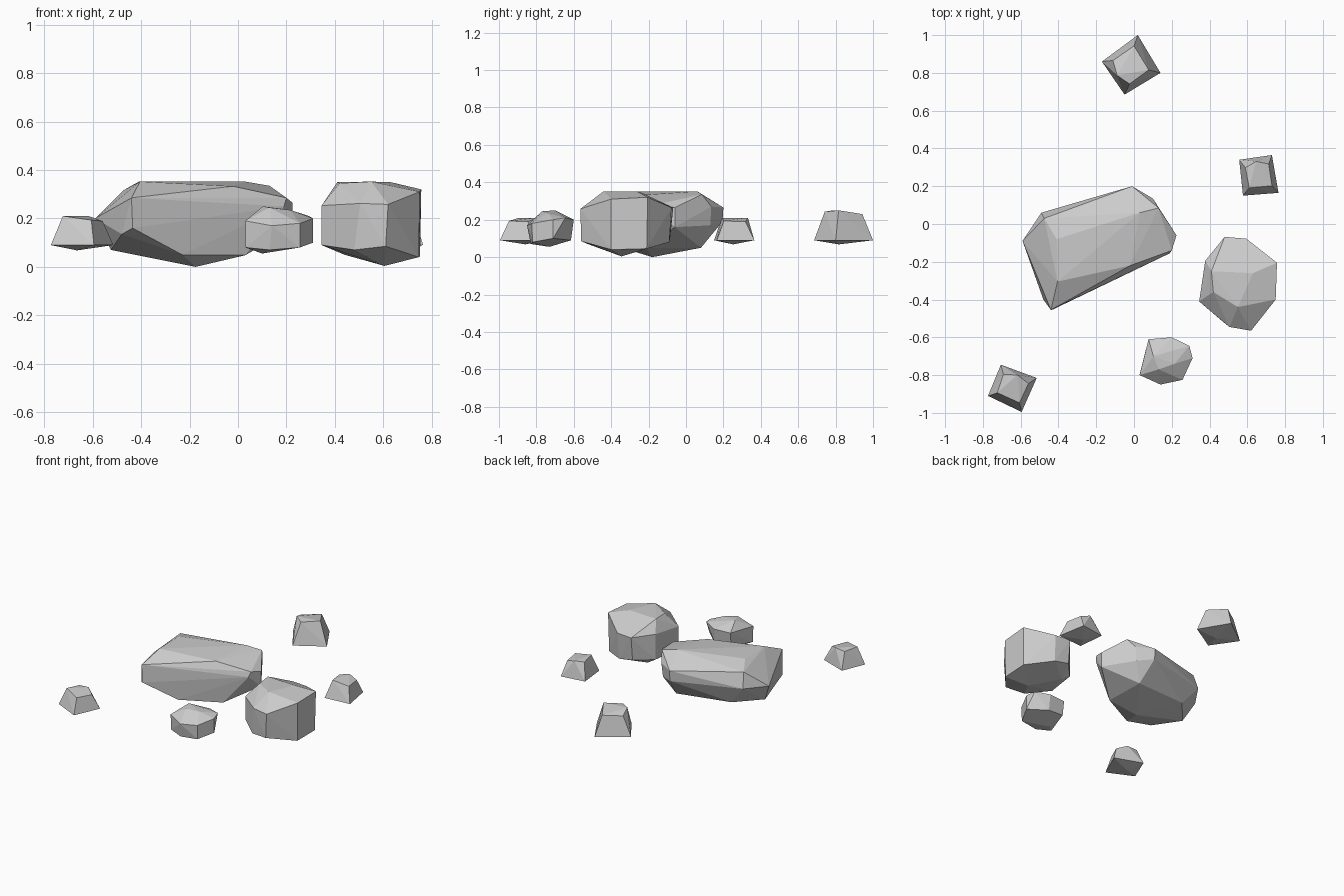
import bpy, bmesh
from mathutils import Vector


def rock(name, points):
    """Faceted stone: the convex hull of a few chipped corners."""
    bm = bmesh.new()
    for p in points:
        bm.verts.new(p)
    res = bmesh.ops.convex_hull(bm, input=bm.verts[:])
    junk = {g for g in res["geom_interior"] + res["geom_unused"]
            if isinstance(g, bmesh.types.BMVert)}
    bmesh.ops.delete(bm, geom=list(junk), context='VERTS')
    bmesh.ops.dissolve_limit(bm, angle_limit=0.05,
                             verts=bm.verts[:], edges=bm.edges[:])
    bmesh.ops.recalc_face_normals(bm, faces=bm.faces[:])
    me = bpy.data.meshes.new(name)
    bm.to_mesh(me)
    bm.free()
    ob = bpy.data.objects.new(name, me)
    bpy.context.collection.objects.link(ob)
    return ob


def chip(name, corners, top):
    """Small stone: four wide corners, a narrower five-sided top, a low keel."""
    c = [Vector(p) for p in corners]
    pts = [(p.x, p.y, 0.09) for p in c]
    for u, v, f in ((.16, .24, .97), (.5, .11, 1), (.86, .22, .9),
                    (.85, .8, .92), (.2, .8, 1)):
        q = c[0].lerp(c[1], u).lerp(c[3].lerp(c[2], u), v)
        pts.append((q.x, q.y, top * f))
    low = c[0].lerp(c[3], 0.5).lerp(c[1].lerp(c[2], 0.5), 0.4)
    pts.append((low.x, low.y, 0.068))
    return rock(name, pts)


# long slab-like boulder
rock("long_boulder", [
    (-.44, -.455, .285), (-.435, -.455, .16), (-.48, -.40, .135), (-.405, -.305, .352),
    (-.02, -.22, .333), (.19, -.155, .25), (.20, -.14, .285), (.225, -.06, .265),
    (.225, -.06, .16), (.13, .085, .335), (.10, .135, .27), (.09, .13, .17),
    (-.01, .20, .265), (-.01, .195, .19), (.03, .06, .352), (-.41, -.08, .352),
    (-.475, .03, .315), (-.49, .06, .21), (-.59, -.09, .20), (-.525, -.14, .07),
    (-.23, -.345, .05), (.03, -.21, .048), (-.175, -.18, 0), (.02, .08, .05),
    (-.38, .03, .075)])

# round boulder
rock("round_boulder", [
    (.41, -.25, .35), (.42, -.36, .345), (.55, -.44, .352), (.63, -.26, .35),
    (.757, -.205, .32), (.75, -.40, .31), (.62, -.565, .258), (.505, -.545, .262),
    (.345, -.41, .253), (.345, -.41, .09), (.377, -.195, .27), (.377, -.195, .09),
    (.48, -.068, .265), (.595, -.078, .265), (.59, -.09, .08), (.48, -.085, .10),
    (.752, -.21, .045), (.747, -.40, .04), (.61, -.56, .085), (.48, -.525, .07),
    (.605, -.345, .004), (.44, -.2, .05)])

# medium stone
rock("medium_stone", [
    (.103, -.70, .25), (.13, -.77, .245), (.215, -.74, .235), (.293, -.645, .21),
    (.31, -.71, .20), (.31, -.71, .10), (.257, -.825, .18), (.255, -.82, .08),
    (.14, -.85, .17), (.13, -.83, .07), (.03, -.80, .19), (.03, -.795, .08),
    (.077, -.61, .20), (.08, -.62, .10), (.20, -.60, .20), (.20, -.615, .09),
    (.10, -.73, .055)])

# scattered small stones
chip("back_stone", [(-.05, .685), (-.17, .86), (.02, 1.0), (.14, .80)], .25)
chip("right_stone", [(.557, .34), (.73, .365), (.765, .165), (.577, .15)], .21)
chip("left_stone", [(-.705, -.745), (-.515, -.815), (-.595, -.995), (-.773, -.91)], .21)
